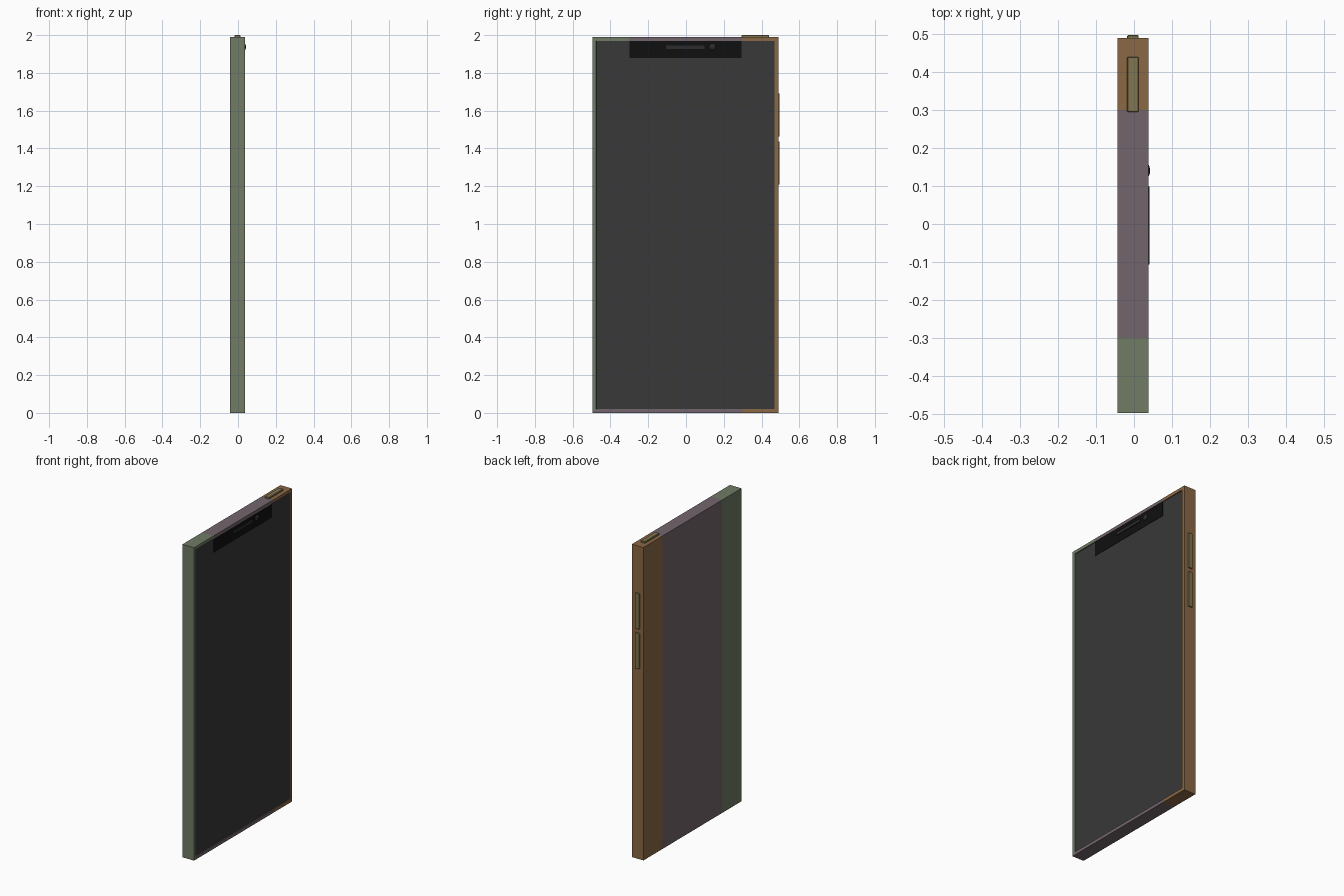
import bpy, bmesh
from mathutils import Matrix, Vector

if "Cube" in bpy.data.objects:
    bpy.data.objects.remove(bpy.data.objects["Cube"])


def material(name, rgb):
    m = bpy.data.materials.new(name)
    m.diffuse_color = (*rgb, 1)
    m.use_nodes = True
    m.node_tree.nodes["Principled BSDF"].inputs["Base Color"].default_value = m.diffuse_color
    return m


GREEN = material("green", (0.16, 0.20, 0.13))
PURPLE = material("mauve", (0.17, 0.13, 0.15))
BROWN = material("brown", (0.26, 0.14, 0.06))
SCREEN = material("screen_grey", (0.04, 0.04, 0.04))
BLACK = material("black", (0.005, 0.005, 0.005))
DARK = material("dark_grey", (0.025, 0.025, 0.025))
OLIVE = material("olive", (0.22, 0.18, 0.08))


def finish(name, bm, mats):
    me = bpy.data.meshes.new(name)
    bm.to_mesh(me)
    bm.free()
    for m in mats:
        me.materials.append(m)
    ob = bpy.data.objects.new(name, me)
    bpy.context.collection.objects.link(ob)
    return ob


def box_bmesh(lo, hi):
    lo, hi = Vector(lo), Vector(hi)
    bm = bmesh.new()
    bmesh.ops.create_cube(bm, size=1, matrix=Matrix.Translation((lo + hi) / 2)
                          @ Matrix.Diagonal((*(hi - lo), 1)))
    return bm


def box(name, lo, hi, mat, bevel=0):
    ob = finish(name, box_bmesh(lo, hi), [mat])
    if bevel:
        mod = ob.modifiers.new("bevel", "BEVEL")
        mod.width, mod.segments = bevel, 1
    return ob


# Body: slab split into three colour bands, with a recessed screen
FRONT, RECESS = 0.038, 0.005
bm = box_bmesh((-0.043, -0.496, 0), (FRONT, 0.489, 1.99))
for y in (-0.3, 0.3):
    bmesh.ops.bisect_plane(bm, geom=bm.verts[:] + bm.edges[:] + bm.faces[:],
                           plane_co=(0, y, 0), plane_no=(0, 1, 0))
bm.normal_update()
screen = [f for f in bm.faces if f.normal.x > 0.9]
bmesh.ops.inset_region(bm, faces=screen, thickness=0.02, use_even_offset=True)
bmesh.ops.inset_region(bm, faces=screen, thickness=0.001, depth=-RECESS,
                       use_even_offset=True)
bm.normal_update()
for f in bm.faces:
    c = f.calc_center_median()
    if f in screen:
        f.material_index = 3
    elif c.y > 0.3:
        f.material_index = 2
    elif c.y > -0.3 or c.z < 0.03:
        f.material_index = 1
finish("phone_body", bm, [GREEN, PURPLE, BROWN, SCREEN])

# Black notch with earpiece and camera lens
glass = FRONT - RECESS
box("screen_notch", (glass - 0.002, -0.30, 1.88), (glass + 0.002, 0.294, 1.969), BLACK)
box("earpiece", (glass, -0.106, 1.926), (0.0405, 0.099, 1.945), DARK)
bm = bmesh.new()
bmesh.ops.create_uvsphere(bm, u_segments=24, v_segments=12, radius=0.0185,
                          matrix=Matrix.Translation((glass, 0.14, 1.937))
                          @ Matrix.Diagonal((0.5, 1, 1, 1)))
for f in bm.faces:
    f.smooth = True
finish("camera_lens", bm, [DARK])

# Volume buttons on the side, power button on top
for name, z in (("volume_down_button", 1.21), ("volume_up_button", 1.463)):
    box(name, (-0.018, 0.48, z), (0.012, 0.496, z + 0.228), OLIVE, 0.002)
box("power_button", (-0.018, 0.294, 1.98), (0.012, 0.439, 2.0), OLIVE, 0.002)
